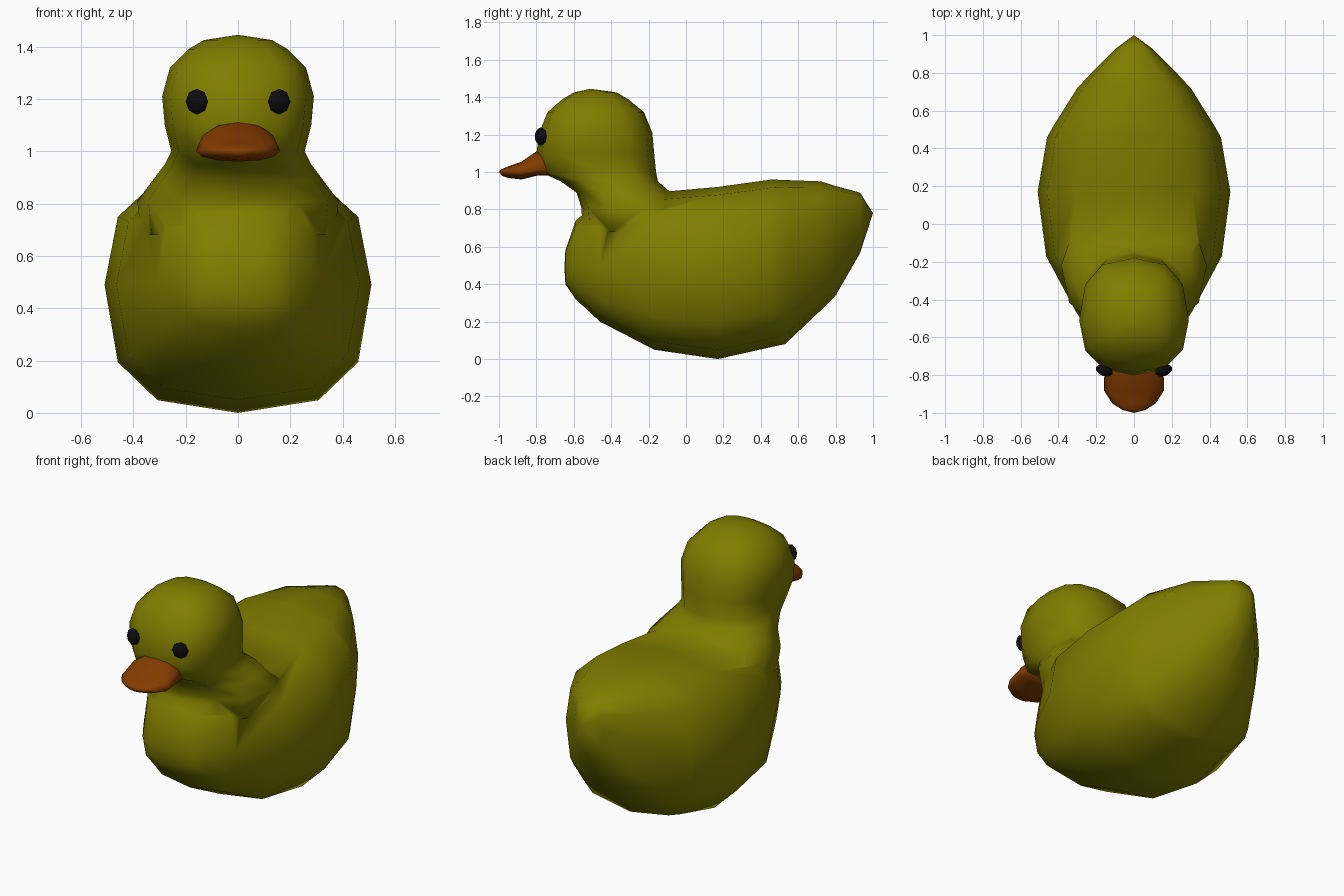
import bpy, bmesh, math

if "Cube" in bpy.data.objects:
    bpy.data.objects.remove(bpy.data.objects["Cube"])


def material(name, rgb):
    m = bpy.data.materials.new(name)
    m.diffuse_color = (*rgb, 1)
    m.use_nodes = True
    m.node_tree.nodes["Principled BSDF"].inputs["Base Color"].default_value = m.diffuse_color
    return m


yellow = material("yellow", (0.215, 0.205, 0.0))
orange = material("orange", (0.235, 0.045, 0.0))
black = material("black", (0.004, 0.004, 0.005))


def loft(name, stations, axis, mat, start=None, end=None, n=2.4, sides=12):
    """Skin rings of (position, low, high, widest, half width) along y or z."""
    def place(x, across, along):
        return (x, along, across) if axis == "y" else (x, across, along)

    bm = bmesh.new()
    rings = []
    for pos, lo, hi, mid, hw in stations:
        ring = []
        for i in range(sides):
            a = 2 * math.pi * i / sides
            s, c = math.sin(a), math.cos(a)
            x = math.copysign(abs(s) ** (2 / n), s) * hw if abs(s) > 1e-6 else 0
            c = math.copysign(abs(c) ** (2 / n), c) if abs(c) > 1e-6 else 0
            across = mid + c * ((hi - mid) if c > 0 else (mid - lo))
            ring.append(bm.verts.new(place(x, across, pos)))
        rings.append(ring)
    for r, q in zip(rings, rings[1:]):
        for i in range(sides):
            j = (i + 1) % sides
            bm.faces.new((r[i], r[j], q[j], q[i]))
    # Close the ends with a fan to a tip point, or a flat cap
    for ring, tip in ((rings[0], start), (rings[-1], end)):
        if tip:
            v = bm.verts.new(place(0, tip[1], tip[0]))
            for i in range(sides):
                bm.faces.new((ring[i], ring[(i + 1) % sides], v))
        else:
            bm.faces.new(ring)
    bmesh.ops.recalc_face_normals(bm, faces=bm.faces)
    me = bpy.data.meshes.new(name)
    bm.to_mesh(me)
    bm.free()
    me.materials.append(mat)
    me.shade_smooth()
    ob = bpy.data.objects.new(name, me)
    bpy.context.collection.objects.link(ob)
    return ob


# Body, from breast to tail
body = loft("body", [
    (-0.645, 0.40, 0.58, 0.49, 0.14),
    (-0.59, 0.32, 0.74, 0.50, 0.225),
    (-0.46, 0.20, 0.85, 0.50, 0.31),
    (-0.17, 0.05, 0.89, 0.49, 0.465),
    (0.17, 0.00, 0.92, 0.49, 0.51),
    (0.46, 0.065, 0.96, 0.53, 0.46),
    (0.53, 0.08, 0.957, 0.54, 0.42),
    (0.72, 0.26, 0.95, 0.63, 0.30),
    (0.80, 0.34, 0.925, 0.68, 0.225),
    (0.93, 0.565, 0.89, 0.75, 0.095),
], "y", yellow, start=(-0.65, 0.49), end=(1.0, 0.78), n=2.75)

# Head with flared neck, from inside the body upwards
head = loft("head", [
    (0.68, -0.55, 0.02, -0.20, 0.37),
    (0.81, -0.56, 0.00, -0.22, 0.385),
    (0.89, -0.585, -0.08, -0.30, 0.325),
    (0.95, -0.67, -0.15, -0.38, 0.28),
    (1.00, -0.78, -0.16, -0.45, 0.255),
    (1.10, -0.80, -0.17, -0.50, 0.28),
    (1.21, -0.785, -0.18, -0.51, 0.29),
    (1.32, -0.74, -0.225, -0.51, 0.26),
    (1.39, -0.66, -0.31, -0.50, 0.19),
    (1.425, -0.60, -0.37, -0.49, 0.13),
], "z", yellow, end=(1.445, -0.51), n=2.5)

# Merge head and body into one skin
union = body.modifiers.new("union", "BOOLEAN")
union.operation = "UNION"
union.solver = "EXACT"
union.object = head
bpy.context.view_layer.objects.active = body
bpy.ops.object.modifier_apply(modifier=union.name)
bpy.data.objects.remove(head)
body.name = "body_and_head"
body.data.shade_smooth()

# Bill
loft("bill", [
    (-0.72, 0.98, 1.12, 1.01, 0.15),
    (-0.80, 0.98, 1.11, 1.01, 0.157),
    (-0.88, 0.96, 1.055, 1.00, 0.16),
    (-0.95, 0.968, 1.03, 1.00, 0.115),
    (-0.985, 0.98, 1.015, 1.0, 0.06),
], "y", orange, end=(-1.0, 1.0), n=2.0)

# Eyes
for side, sx in (("left", 1), ("right", -1)):
    bpy.ops.mesh.primitive_uv_sphere_add(
        segments=8, ring_count=6, radius=0.049,
        location=(sx * 0.157, -0.776, 1.19),
        rotation=(math.radians(90), 0, sx * math.radians(22)))
    eye = bpy.context.object
    eye.name = side + "_eye"
    eye.scale = (0.95, 1, 0.6)
    eye.data.materials.append(black)
    eye.data.shade_smooth()
